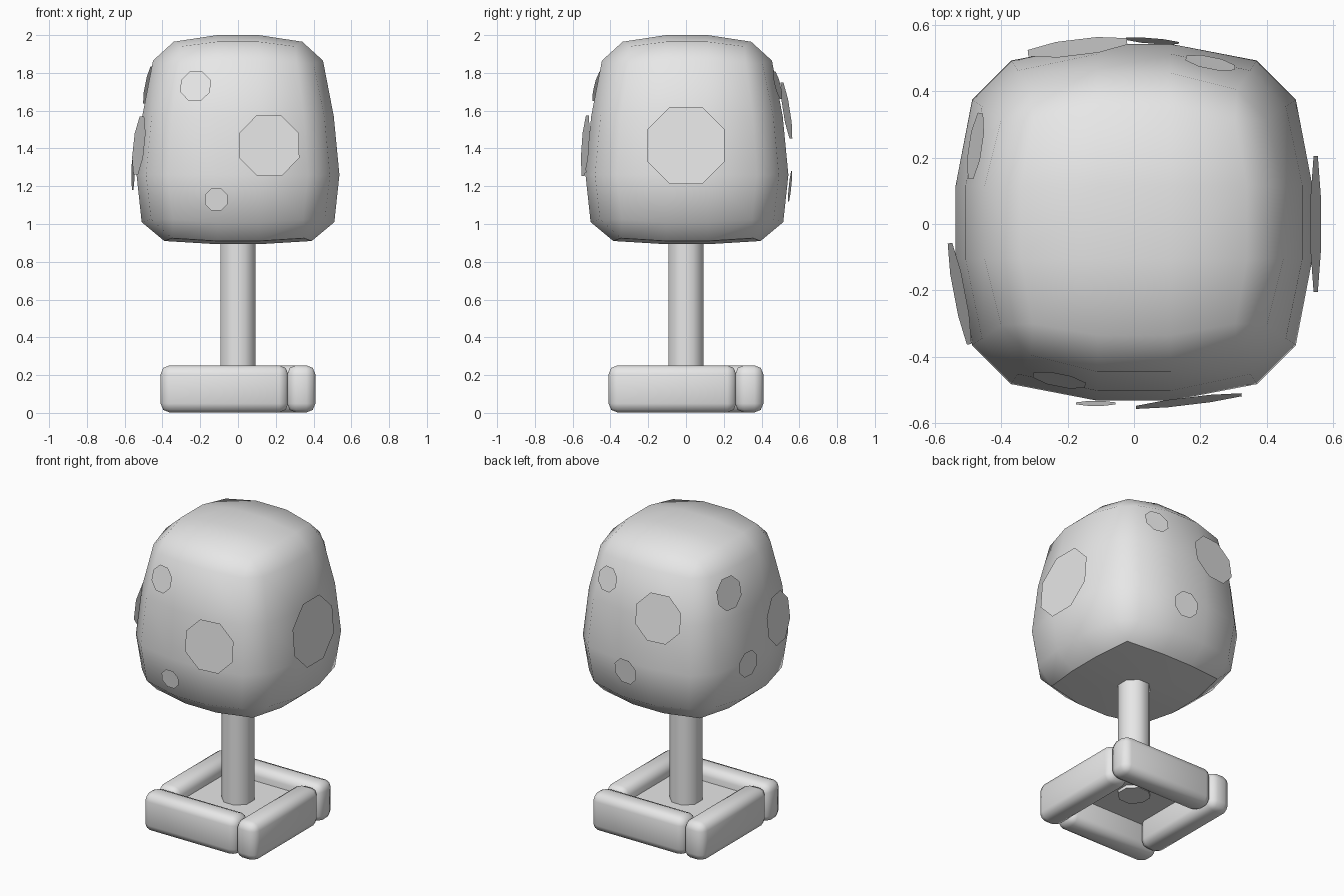
import bpy
import bmesh
import math
from mathutils import Vector, Matrix

if "Cube" in bpy.data.objects:
    bpy.data.objects.remove(bpy.data.objects["Cube"], do_unlink=True)

grey = bpy.data.materials.new("plain_grey")
grey.use_nodes = True
grey.diffuse_color = (0.8, 0.8, 0.8, 1)
grey.node_tree.nodes["Principled BSDF"].inputs["Base Color"].default_value = (0.8, 0.8, 0.8, 1)


def add_object(name, bm, smooth=True):
    mesh = bpy.data.meshes.new(name)
    for face in bm.faces:
        face.smooth = smooth
    bm.to_mesh(mesh)
    bm.free()
    mesh.materials.append(grey)
    obj = bpy.data.objects.new(name, mesh)
    bpy.context.collection.objects.link(obj)
    return obj


# Crown: a gridded cube with chamfered edges, reshaped to a bulging block
LEVEL_Z = (1.01, 1.26, 1.57, 1.865)
LEVEL_HALF = (0.51, 0.537, 0.507, 0.45)
LEVEL_SIDE = (0.345, 0.37, 0.35, 0.31)
CAP_TOP = ((2.0, 0.11), (1.965, 0.34), (1.94, 0.305))
CAP_BOTTOM = ((0.893, 0.11), (0.91, 0.39), (0.925, 0.35))


def is_outer(value):
    return abs(value) > 0.5


def reshape(co):
    axis = max(range(3), key=lambda i: abs(co[i]))
    sign = [math.copysign(1, c) for c in co]
    if axis == 2:
        cap = CAP_TOP if co.z > 0 else CAP_BOTTOM
        count = is_outer(co.x) + is_outer(co.y)
        height, reach = cap[count]
        x, y = [s * (reach if is_outer(c) else 0.11) for s, c in zip(sign, co[:2])]
        return Vector((x, y, height))
    level = sum(co.z > limit for limit in (-0.5, 0, 0.5))
    other = 1 - axis
    corner = is_outer(co[other])
    out = Vector((0, 0, LEVEL_Z[level]))
    out[axis] = sign[axis] * (LEVEL_HALF[level] - (0.05 if corner else 0))
    out[other] = sign[other] * (LEVEL_SIDE[level] if corner else 0.11)
    if corner and is_outer(co.z):
        out.z -= 0.015 * sign[2]
    return out


bm = bmesh.new()
bmesh.ops.create_cube(bm, size=2)
bmesh.ops.subdivide_edges(bm, edges=bm.edges[:], cuts=2, use_grid_fill=True)
rim = [e for e in bm.edges if e.calc_face_angle(0) > 1]
bmesh.ops.bevel(bm, geom=rim, offset=0.25, segments=1, affect='EDGES', profile=0.5)
for vert in bm.verts:
    vert.co = reshape(vert.co) + Vector((0, 0.005, 0))
bm.normal_update()
for edge in bm.edges:
    under = [f.normal.z < -0.9 for f in edge.link_faces]
    edge.smooth = all(under) or not any(under)
add_object("crown", bm)

# Leaf patches: flat octagons (name, centre, facing, half width)
PATCHES = (
    ("front_large", (0.165, -0.533, 1.415), (0.12, -1, 0.07), 0.16),
    ("front_upper", (-0.225, -0.470, 1.73), (-0.2, -1, 0.25), 0.08),
    ("front_lower", (-0.115, -0.54, 1.13), (0, -1, -0.12), 0.06),
    ("left_large", (0.547, 0, 1.415), (1, 0, 0.075), 0.205),
    ("right_large", (-0.525, -0.21, 1.415), (-1, -0.19, 0.11), 0.155),
    ("right_upper", (-0.477, 0.235, 1.735), (-1, 0.15, 0.2), 0.1),
    ("right_lower", (-0.557, 0.15, 1.26), (-1, 0.1, 0), 0.08),
    ("back_large", (-0.17, 0.532, 1.6), (-0.12, 1, 0.16), 0.15),
    ("back_upper", (0.23, 0.485, 1.735), (0.2, 1, 0.25), 0.075),
    ("back_lower", (0.055, 0.551, 1.2), (0.08, 1, -0.1), 0.08),
)
for name, centre, facing, half in PATCHES:
    bm = bmesh.new()
    radius = half / math.cos(math.pi / 8)
    angles = [(i + 0.5) * math.pi / 4 for i in range(8)]
    bm.faces.new([bm.verts.new((radius * math.cos(a), radius * math.sin(a), 0)) for a in angles])
    turn = Vector(facing).to_track_quat('Z', 'Y').to_matrix().to_4x4()
    bm.transform(Matrix.Translation(centre) @ turn)
    add_object("leaf_patch_" + name, bm, smooth=False)

# Trunk: eight-sided post
bm = bmesh.new()
bmesh.ops.create_cone(bm, cap_ends=True, segments=8, radius1=0.1, radius2=0.1, depth=0.8,
                      matrix=Matrix.Translation((0, 0, 0.55)) @ Matrix.Rotation(math.pi / 8, 4, 'Z'))
for edge in bm.edges:
    edge.smooth = edge.calc_face_angle(0) < 1
add_object("trunk", bm)

# Soil sheet inside the planter
bm = bmesh.new()
bmesh.ops.create_grid(bm, x_segments=1, y_segments=1, size=0.3,
                      matrix=Matrix.Translation((0, 0, 0.17)))
add_object("soil", bm, smooth=False)

# Planter: four rounded beams laid in a pinwheel
for i, side in enumerate(("front", "left", "back", "right")):
    bm = bmesh.new()
    bmesh.ops.create_cube(bm, size=1)
    bm.transform(Matrix.Rotation(i * math.pi / 2, 4, 'Z')
                 @ Matrix.Translation((-0.072, -0.335, 0.127))
                 @ Matrix.Diagonal((0.676, 0.15, 0.25, 1)))
    beam = add_object("planter_beam_" + side, bm)
    bevel = beam.modifiers.new("rounded_edges", 'BEVEL')
    bevel.width = 0.048
    bevel.segments = 2
